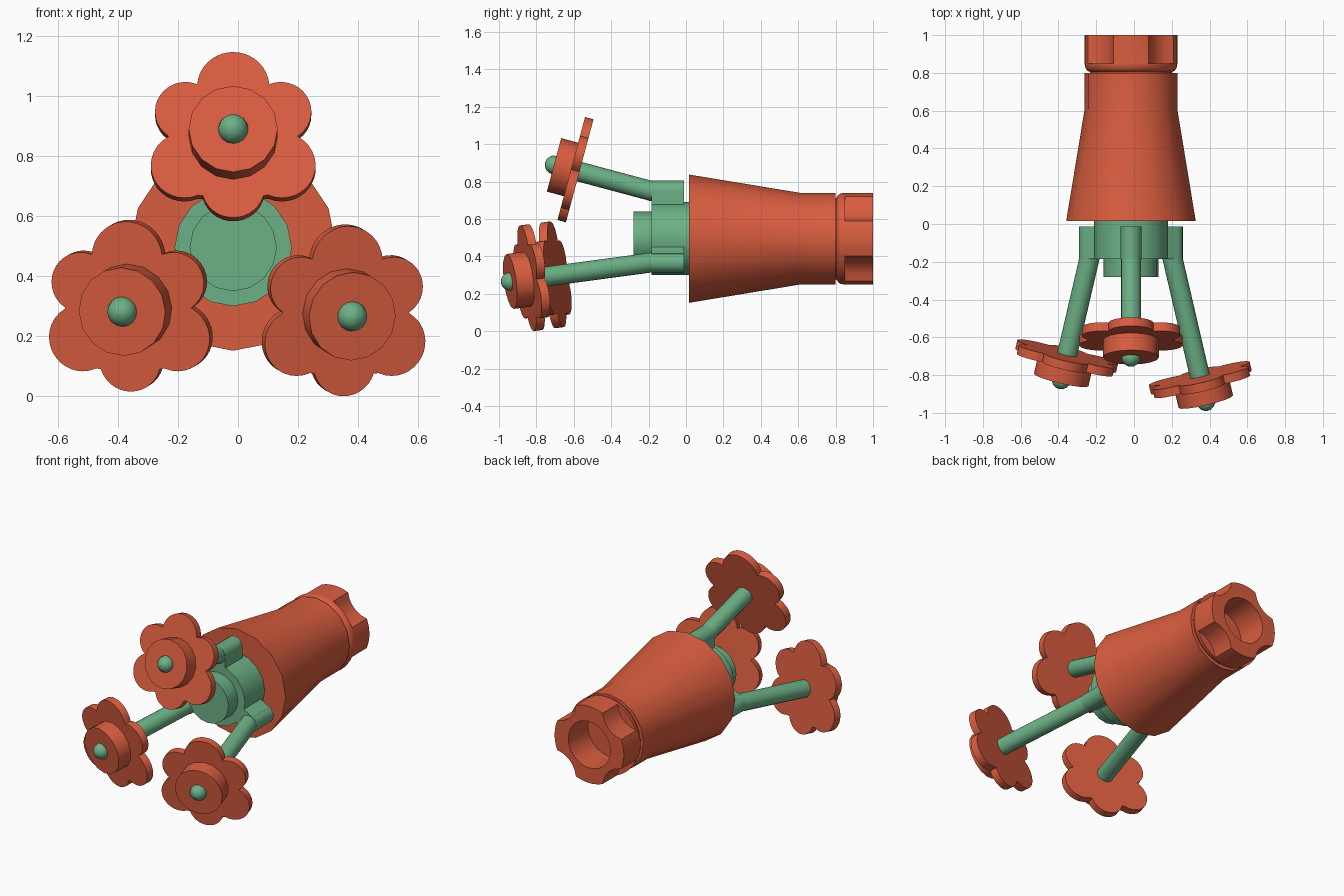
import bpy, bmesh, math
from mathutils import Vector, Matrix

if "Cube" in bpy.data.objects:
    bpy.data.objects.remove(bpy.data.objects["Cube"])

def material(name, rgb):
    m = bpy.data.materials.new(name)
    m.diffuse_color = (*rgb, 1)
    m.use_nodes = True
    m.node_tree.nodes["Principled BSDF"].inputs["Base Color"].default_value = m.diffuse_color
    return m

CORAL = material("coral red", (0.70, 0.11, 0.05))
GREEN = material("sand green", (0.15, 0.44, 0.24))
CX, CZ = -0.016, 0.495          # main axis, running along y

def frame(origin, n, up=Vector((0, 0, 1))):
    """Local frame: z along n, y as close to up as possible."""
    n = n.normalized()
    v = (up - n * up.dot(n)).normalized()
    m = Matrix((v.cross(n), v, n)).transposed().to_4x4()
    m.translation = origin
    return m

def loft(name, rings, mtx, mat, closed=False):
    """Skin equal-length rings of local points; cap the ends or close the loop."""
    bm = bmesh.new()
    vr = [[bm.verts.new(mtx @ Vector(p)) for p in ring] for ring in rings]
    pairs = list(zip(vr, vr[1:])) + ([(vr[-1], vr[0])] if closed else [])
    for a, b in pairs:
        for i in range(len(a)):
            j = (i + 1) % len(a)
            bm.faces.new((a[i], a[j], b[j], b[i]))
    if not closed:
        bm.faces.new(vr[0][::-1])
        bm.faces.new(vr[-1])
    bmesh.ops.recalc_face_normals(bm, faces=bm.faces)
    for f in bm.faces:
        f.smooth = True
    me = bpy.data.meshes.new(name)
    bm.to_mesh(me)
    bm.free()
    me.set_sharp_from_angle(angle=math.radians(32))
    me.materials.append(mat)
    ob = bpy.data.objects.new(name, me)
    bpy.context.collection.objects.link(ob)
    return ob

def polar(radius, h, n=16):
    """Ring whose radius is a number or a function of the angle."""
    out = []
    for i in range(n):
        t = 2 * math.pi * i / n
        r = radius(t) if callable(radius) else radius
        out.append((r * math.cos(t), r * math.sin(t), h))
    return out

def lathe(name, profile, mtx, mat, n=16):
    return loft(name, [polar(r, h, n) for r, h in profile], mtx, mat)

def ray_circle(t, cx, cy, r):
    """Near and far hit of a ray from the origin with a circle, or None."""
    b = cx * math.cos(t) + cy * math.sin(t)
    d = b * b - (cx * cx + cy * cy - r * r)
    return None if d < 0 else (b - math.sqrt(d), b + math.sqrt(d))

# Main body, profiles measured along +y
AXIS = frame(Vector((CX, 0, CZ)), Vector((0, 1, 0)))
lathe("base_cone", [(0.343, 0.015), (0.245, 0.61), (0.245, 0.80)], AXIS, CORAL)
lathe("stem_hub", [(0.195, -0.185), (0.195, 0.02)], AXIS, GREEN)
lathe("front_stud", [(0.145, -0.28), (0.145, -0.18)], AXIS, GREEN)

# End socket: rounded collar, four scooped flutes, round hole
def fluted(t):
    r = 0.245
    for k in range(4):
        a = math.radians(45 + 90 * k)
        hit = ray_circle(t, 0.347 * math.cos(a), 0.347 * math.sin(a), 0.1527)
        if hit and hit[0] > 0:
            r = min(r, hit[0])
    return r

N = 48
outer = [polar(r, h, N) for r, h in
         [(0.148, 0.79), (0.218, 0.79), (0.218, 0.805), (0.231, 0.812), (0.241, 0.825),
          (0.245, 0.845), (0.245, 0.85)]]
outer += [polar(fluted, 0.85, N), polar(fluted, 1.0, N), polar(0.148, 1.0, N)]
loft("end_socket", outer, AXIS, CORAL, closed=True)

# Flower outline: six overlapping round petals
PETALS = [(0, 0.17, 0.12), (0, -0.175, 0.105)]
for s in (-1, 1):
    PETALS += [(s * 0.158, 0.085, 0.102), (s * 0.162, -0.10, 0.112)]

def petal_edge(t):
    hits = [ray_circle(t, *p) for p in PETALS]
    return max([h[1] for h in hits if h] + [0.15])

BALL = [(max(0.05 * math.sin(a), 0.0005), -0.05 * math.cos(a))
        for a in (math.pi * i / 8 for i in range(9))]

# Three stems around the hub, each tilted 15 degrees outward
TILT = math.radians(15)
for side, deg, length in (("top", 90, 0.539), ("left", 210, 0.663), ("right", 330, 0.782)):
    a = math.radians(deg)
    radial = Vector((math.cos(a), 0, math.sin(a)))
    front = Vector((0, -1, 0))
    root = Vector((CX, -0.185, CZ)) + radial * 0.255

    # post on the hub with a flat web joining it
    lathe(side + "_post", [(0.055, 0), (0.055, -0.173)], frame(root, front), GREEN)
    web = frame(Vector((CX, 0, CZ)), front, radial)
    loft(side + "_web", [[(x, y, h) for x, y in
         ((-0.055, 0.15), (0.055, 0.15), (0.055, 0.255), (-0.055, 0.255))]
         for h in (0.012, 0.185)], web, GREEN)

    # stem with ball tip
    n = front * math.cos(TILT) + radial * math.sin(TILT)
    head = frame(root + n * length, n)
    lathe(side + "_stem", [(0.053, -length - 0.03), (0.053, -0.11)], head, GREEN)
    lathe(side + "_ball_tip", BALL, head, GREEN)

    # flower head
    lathe(side + "_flower_centre", [(0.148, -0.096), (0.148, 0)], head, CORAL)
    loft(side + "_petals", [polar(petal_edge, h, 96) for h in (-0.141, -0.094)], head, CORAL)
